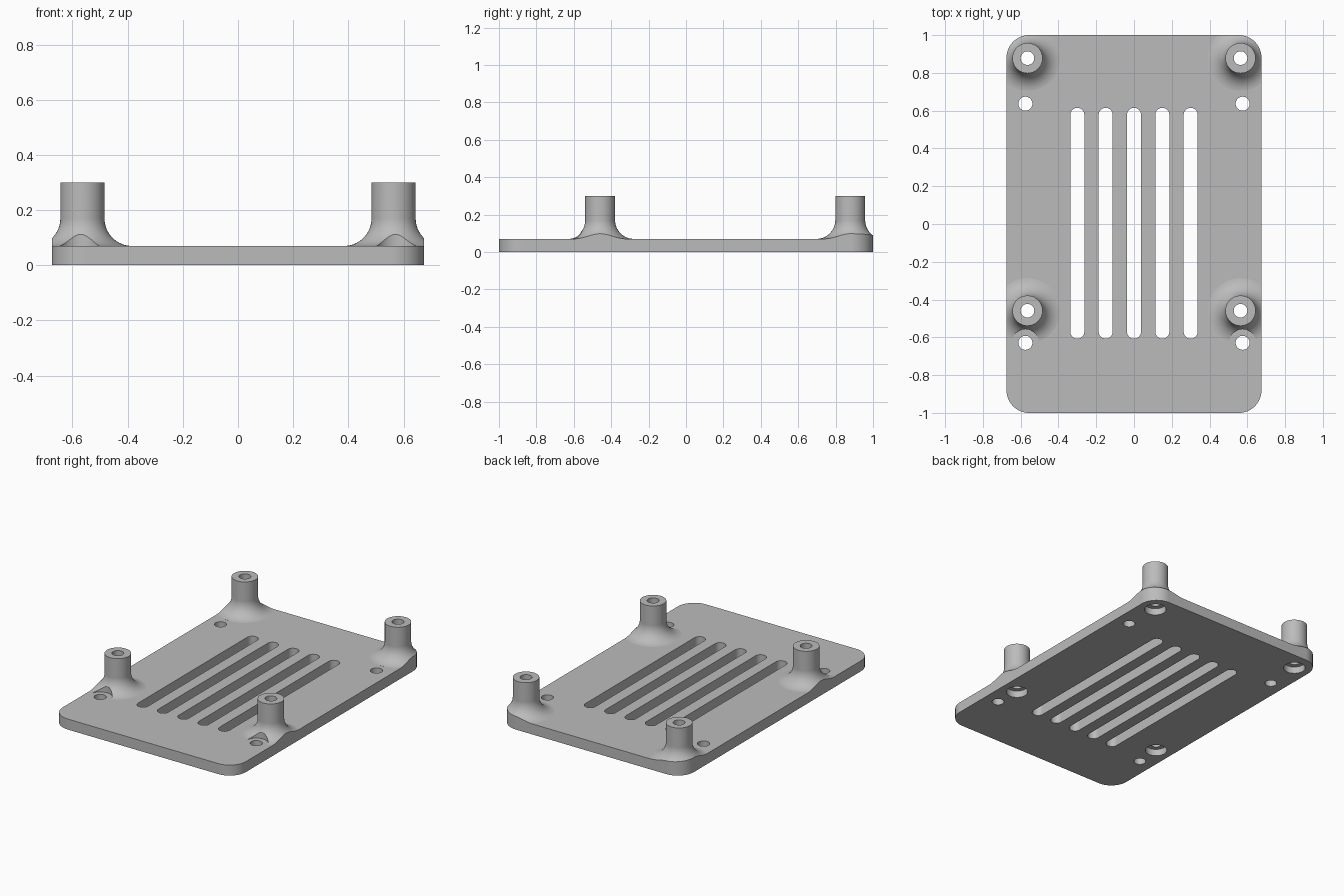
import bpy, bmesh, math

if "Cube" in bpy.data.objects:
    bpy.data.objects.remove(bpy.data.objects["Cube"])

PLATE_TOP, BOSS_TOP = 0.07, 0.30
BOSS_R, FILLET_R = 0.08, 0.10
BOSSES = [(sx * 0.564, y) for sx in (-1, 1) for y in (0.878, -0.459)]
SMALL_HOLES = [(sx * 0.575, y) for sx in (-1, 1) for y in (0.637, -0.629)]

grey = bpy.data.materials.new("grey")
grey.diffuse_color = (0.5, 0.5, 0.5, 1)
grey.use_nodes = True
grey.node_tree.nodes["Principled BSDF"].inputs["Base Color"].default_value = grey.diffuse_color


def finish(bm, name):
    bmesh.ops.recalc_face_normals(bm, faces=bm.faces[:])
    mesh = bpy.data.meshes.new(name)
    bm.to_mesh(mesh)
    bm.free()
    mesh.materials.append(grey)
    ob = bpy.data.objects.new(name, mesh)
    bpy.context.collection.objects.link(ob)
    return ob


def lathe(bm, cx, cy, profile, n=64):
    """Closed solid of revolution from (radius, z) points."""
    rings = [[bm.verts.new((cx + r * math.cos(2 * math.pi * i / n),
                            cy + r * math.sin(2 * math.pi * i / n), z))
              for i in range(n)] for r, z in profile]
    for a, b in zip(rings, rings[1:]):
        for i in range(n):
            j = (i + 1) % n
            bm.faces.new((a[i], a[j], b[j], b[i]))
    bm.faces.new(rings[0][::-1])
    bm.faces.new(rings[-1])


def rounded_prism(bm, cx, cy, hx, hy, r, z0, z1, seg=16):
    """Vertical prism with a rounded rectangle outline."""
    pts = []
    for k, (sx, sy) in enumerate(((1, 1), (-1, 1), (-1, -1), (1, -1))):
        for i in range(seg + 1):
            a = math.pi / 2 * (k + i / seg)
            pts.append((cx + sx * (hx - r) + r * math.cos(a),
                        cy + sy * (hy - r) + r * math.sin(a)))
    low = [bm.verts.new((x, y, z0)) for x, y in pts]
    high = [bm.verts.new((x, y, z1)) for x, y in pts]
    n = len(pts)
    for i in range(n):
        j = (i + 1) % n
        bm.faces.new((low[i], low[j], high[j], high[i]))
    bm.faces.new(low[::-1])
    bm.faces.new(high)
    bmesh.ops.remove_doubles(bm, verts=low + high, dist=1e-5)


def boolean(ob, other, operation):
    mod = ob.modifiers.new("cut", 'BOOLEAN')
    mod.operation, mod.solver, mod.object = operation, 'EXACT', other
    dg = bpy.context.evaluated_depsgraph_get()
    mesh = bpy.data.meshes.new_from_object(ob.evaluated_get(dg))
    ob.modifiers.clear()
    ob.data = mesh
    bpy.data.objects.remove(other)


# Base slab, oversized until it is trimmed to the outline
bm = bmesh.new()
rounded_prism(bm, 0, 0, 0.9, 1.2, 0.1, 0, PLATE_TOP)
plate = finish(bm, "mounting_plate")

# Standoffs with a flared foot
bm = bmesh.new()
foot = [(BOSS_R + FILLET_R + 0.003, 0.03), (BOSS_R + FILLET_R + 0.003, PLATE_TOP - 0.001)]
for i in range(1, 17):
    a = math.pi / 2 * i / 16
    foot.append((BOSS_R + FILLET_R * (1 - math.sin(a)),
                 PLATE_TOP + FILLET_R * (1 - math.cos(a))))
for x, y in BOSSES:
    lathe(bm, x, y, foot + [(BOSS_R, BOSS_TOP)])
standoffs = finish(bm, "standoffs")

# Screw head clearance cut into the flared feet
bm = bmesh.new()
for x, y in SMALL_HOLES:
    lathe(bm, x, y, [(0.072, 0.01), (0.072, 0.5)], 48)
boolean(standoffs, finish(bm, "clearance_cutter"), 'DIFFERENCE')
boolean(plate, standoffs, 'UNION')

# Trim everything to the rounded outline
bm = bmesh.new()
rounded_prism(bm, 0, 0, 0.675, 1.0, 0.12, -0.2, 0.6)
boolean(plate, finish(bm, "outline"), 'INTERSECT')

# Counterbored standoff holes, small screw holes and vent slots
bm = bmesh.new()
for x, y in BOSSES:
    lathe(bm, x, y, [(0.067, -0.1), (0.067, 0.045), (0.036, 0.045), (0.036, 0.5)], 48)
for x, y in SMALL_HOLES:
    lathe(bm, x, y, [(0.037, -0.1), (0.037, 0.5)], 48)
for i in range(-2, 3):
    rounded_prism(bm, i * 0.15, 0.004, 0.037, 0.611, 0.0369, -0.1, 0.5, 10)
boolean(plate, finish(bm, "hole_cutter"), 'DIFFERENCE')

# Smooth curves, crisp edges
bpy.context.view_layer.objects.active = plate
plate.select_set(True)
bpy.ops.object.shade_smooth_by_angle(angle=math.radians(30))
weighted = plate.modifiers.new("flat_faces", 'WEIGHTED_NORMAL')
weighted.keep_sharp = True
